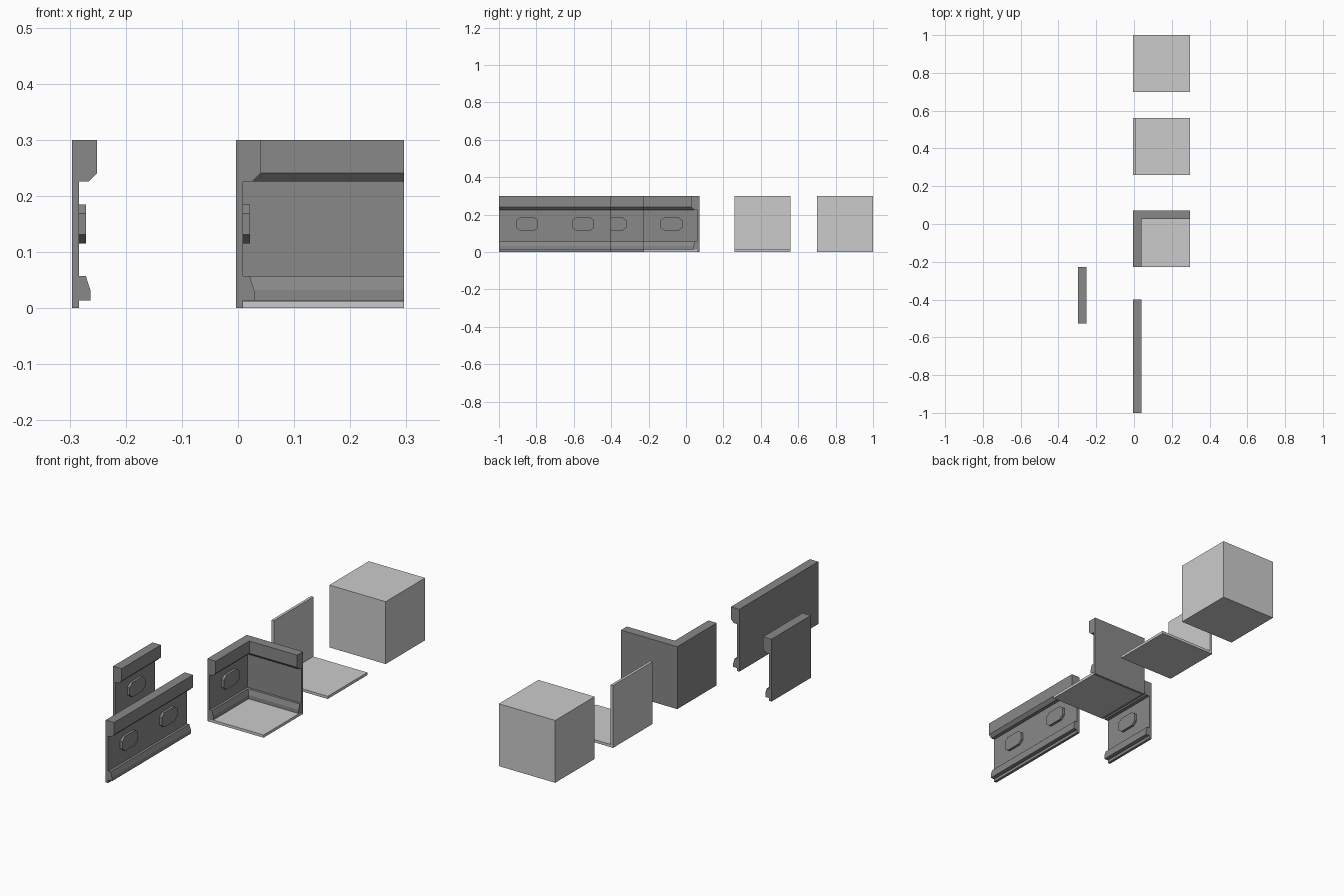
import bpy, bmesh

if "Cube" in bpy.data.objects:
    bpy.data.objects.remove(bpy.data.objects["Cube"])

SIZE = 0.3
dark = bpy.data.materials.new("dark_grey")
dark.diffuse_color = (0.25, 0.25, 0.25, 1)
dark.use_nodes = True
dark.node_tree.nodes["Principled BSDF"].inputs["Base Color"].default_value = dark.diffuse_color

# Wall cross-section: (depth from the outer face, height)
WALL = [(0, 0), (0.013, 0), (0.013, 0.014), (0.033, 0.014), (0.033, 0.032),
        (0.025, 0.057), (0.013, 0.057), (0.013, 0.226), (0.030, 0.226),
        (0.045, 0.241), (0.045, 0.3), (0, 0.3)]
TILE = [(0, 0), (0.3, 0), (0.3, 0.013), (0.013, 0.013), (0.013, 0.3), (0, 0.3)]


def loft(name, rings, material=None):
    """Skin a list of equal closed rings and cap both ends."""
    bm = bmesh.new()
    loops = [[bm.verts.new(p) for p in ring] for ring in rings]
    n = len(loops[0])
    for a, b in zip(loops, loops[1:]):
        for i in range(n):
            j = (i + 1) % n
            bm.faces.new((a[i], a[j], b[j], b[i]))
    bm.faces.new(loops[0])
    bm.faces.new(loops[-1])
    bmesh.ops.recalc_face_normals(bm, faces=bm.faces)
    mesh = bpy.data.meshes.new(name)
    bm.to_mesh(mesh)
    bm.free()
    obj = bpy.data.objects.new(name, mesh)
    bpy.context.collection.objects.link(obj)
    if material:
        mesh.materials.append(material)
    return obj


def extrude_y(name, profile, x, y0, y1, material=None):
    return loft(name, [[(x + d, y, z) for d, z in profile] for y in (y0, y1)], material)


def box(name, x0, x1, y0, y1, z1):
    rect = [(0, 0), (x1 - x0, 0), (x1 - x0, z1), (0, z1)]
    return extrude_y(name, rect, x0, y0, y1)


def boss(name, x, y):
    """Raised elongated octagon on the inner wall face."""
    outline = [(sy * a, 0.15 + sz * b)
               for sy, sz, rev in ((1, 1, 0), (-1, 1, 1), (-1, -1, 0), (1, -1, 1))
               for a, b in (((0.059, 0.0185), (0.038, 0.035))[::-1 if rev else 1])]
    return loft(name, [[(x + d, y + u, z) for u, z in outline]
                       for d in (0.012, 0.025)], dark)


X0, X1 = -0.004, 0.296

# Straight walls
extrude_y("short_wall", WALL, -0.296, -0.527, -0.227, dark)
boss("short_wall_boss", -0.296, -0.377)
extrude_y("long_wall", WALL, X0, -1.0, -0.4, dark)
for i, y in enumerate((-0.85, -0.55)):
    boss(f"long_wall_boss_{i + 1}", X0, y)

# Mitred corner wall with its floor
Y0, Y1 = -0.228, 0.072
loft("corner_wall", [[(X0 + d, Y0, z) for d, z in WALL],
                     [(X0 + d, Y1 - d, z) for d, z in WALL],
                     [(X1, Y1 - d, z) for d, z in WALL]], dark)
boss("corner_wall_boss", X0, (Y0 + Y1) / 2)
box("corner_floor", X0 + 0.013, X1, Y0, Y1 - 0.013, 0.013)

# Thin wall-and-floor tile, and the solid block
extrude_y("floor_and_wall_tile", TILE, X0, 0.26, 0.56)
box("solid_block", X0, X1, 0.7, 1.0, SIZE)
